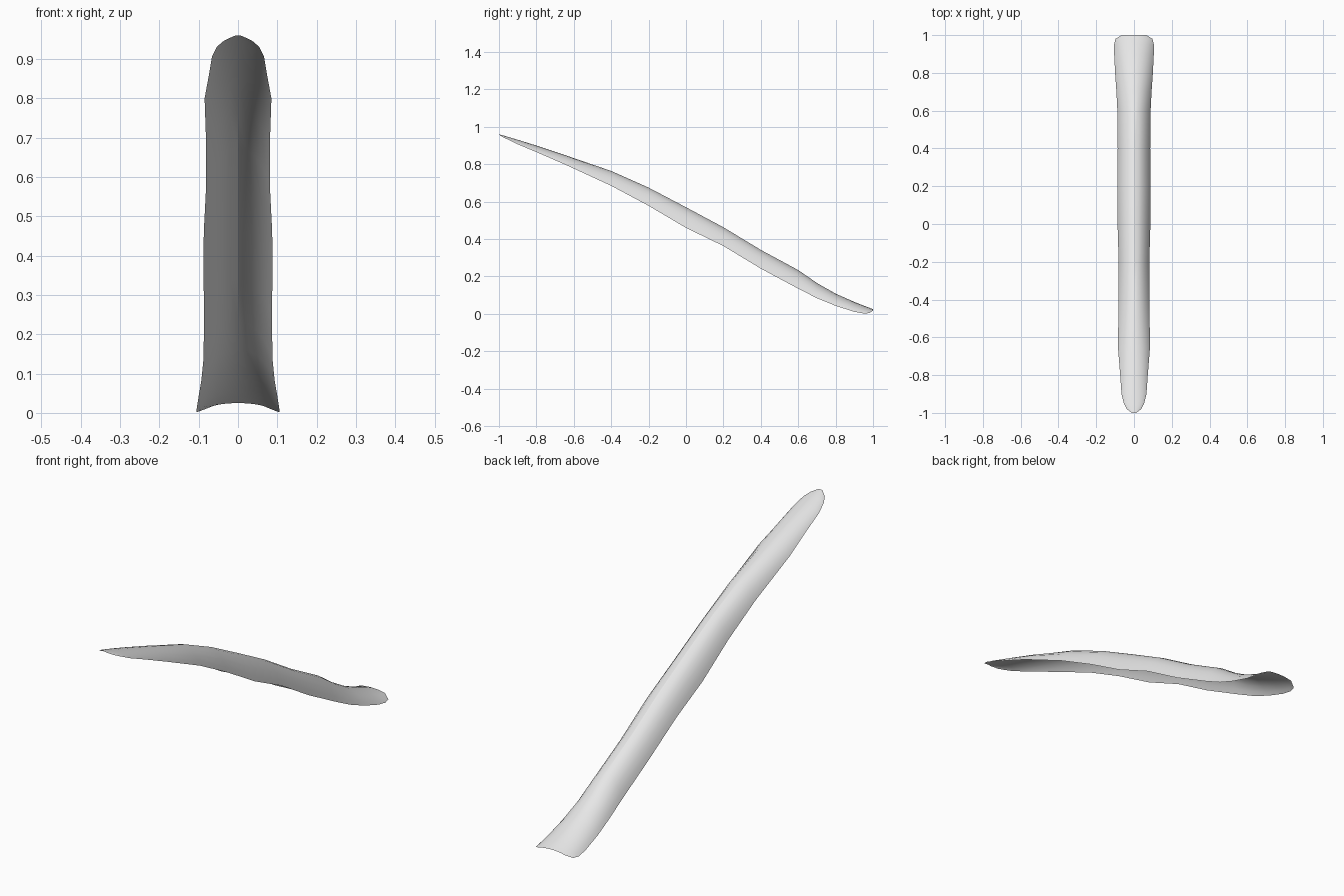
import bpy, bmesh, math

cube = bpy.data.objects.get("Cube")
if cube:
    bpy.data.objects.remove(cube, do_unlink=True)

mat = bpy.data.materials.new("pale grey")
mat.use_nodes = True
colour = (0.8, 0.8, 0.8, 1)
mat.diffuse_color = colour
mat.node_tree.nodes["Principled BSDF"].inputs["Base Color"].default_value = colour

# Stations along the blade: y, half width, ridge height, rim height
stations = [
    (-1.0, .012, .96, .958), (-.98, .038, .955, .945), (-.95, .054, .946, .931),
    (-.9, .066, .931, .907), (-.8, .073, .9, .865), (-.65, .085, .85, .80),
    (-.4, .081, .764, .685), (-.2, .081, .675, .578), (0, .087, .57, .46),
    (.2, .088, .463, .363), (.4, .086, .342, .242), (.6, .088, .234, .135),
    (.7, .093, .165, .084), (.8, .1, .108, .043), (.9, .105, .064, .011),
    (.95, .105, .044, .002), (.98, .098, .033, .004), (1.0, .066, .025, .017),
]
# Half of the arched section: fraction of width, fraction of drop
arch = [(0, 0), (.25, .06), (.5, .21), (.72, .45), (.9, .75), (1, 1)]
section = [(-u, d) for u, d in reversed(arch[1:])] + arch

# Thin arched sheet lofted through the stations
bm = bmesh.new()
rows = [[bm.verts.new((u * w, y, top - d * (top - rim))) for u, d in section]
        for y, w, top, rim in stations]
for a, b in zip(rows, rows[1:]):
    for i in range(len(section) - 1):
        bm.faces.new((a[i], a[i + 1], b[i + 1], b[i]))
mesh = bpy.data.meshes.new("curved_blade")
bm.to_mesh(mesh)
bm.free()
mesh.materials.append(mat)
blade = bpy.data.objects.new("curved_blade", mesh)
bpy.context.collection.objects.link(blade)

# Soft shading that keeps the ridge crease
bpy.context.view_layer.objects.active = blade
blade.select_set(True)
bpy.ops.object.shade_smooth_by_angle(angle=math.radians(25))
